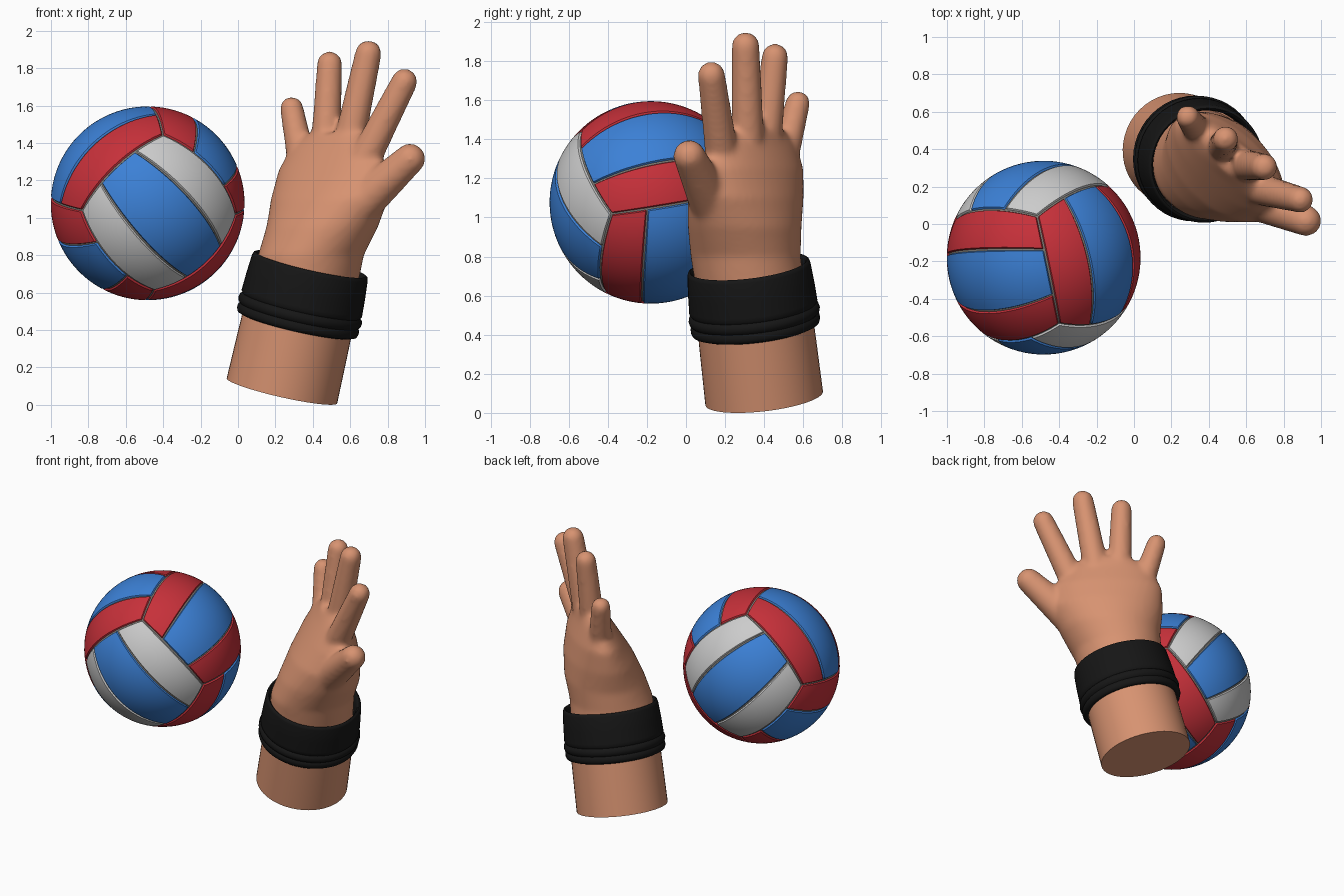
import bpy, bmesh, math
from mathutils import Vector as V

if "Cube" in bpy.data.objects:
    bpy.data.objects.remove(bpy.data.objects["Cube"])


def material(name, rgb):
    m = bpy.data.materials.new(name)
    m.diffuse_color = (*rgb, 1)
    m.use_nodes = True
    m.node_tree.nodes["Principled BSDF"].inputs["Base Color"].default_value = m.diffuse_color
    return m


SKIN = material("skin", (0.68, 0.29, 0.165))
BLACK = material("black", (0.008, 0.008, 0.008))
RED = material("red", (0.57, 0.03, 0.042))
BLUE = material("blue", (0.045, 0.22, 0.68))
WHITE = material("white", (0.53, 0.53, 0.53))
SEAM = material("seam", (0.2, 0.19, 0.17))


def finish(bm, name, mat, loc=(0, 0, 0), angle=40):
    me = bpy.data.meshes.new(name)
    bm.to_mesh(me)
    bm.free()
    ob = bpy.data.objects.new(name, me)
    bpy.context.collection.objects.link(ob)
    ob.location = loc
    me.materials.append(mat)
    bpy.ops.object.select_all(action='DESELECT')
    ob.select_set(True)
    bpy.context.view_layer.objects.active = ob
    bpy.ops.object.shade_smooth_by_angle(angle=math.radians(angle))
    return ob


def loft(bm, rings, closed=False):
    """Skin elliptical rings (centre, half axis 1, half axis 2)."""
    n = 48
    loops = []
    for c, a, b in rings:
        loops.append([bm.verts.new(c + a * math.cos(i * math.tau / n) + b * math.sin(i * math.tau / n))
                      for i in range(n)])
    pairs = list(zip(loops, loops[1:]))
    if closed:
        pairs.append((loops[-1], loops[0]))
    else:
        bm.faces.new(loops[0])
        bm.faces.new(loops[-1])
    for p, q in pairs:
        for i in range(n):
            j = (i + 1) % n
            bm.faces.new((p[i], p[j], q[j], q[i]))
    bmesh.ops.recalc_face_normals(bm, faces=bm.faces)


def round_rings(origin, d, profile):
    """Circular rings along direction d from (radius, distance) pairs."""
    d = d.normalized()
    a = d.orthogonal().normalized()
    b = d.cross(a)
    return [(origin + d * s, a * r, b * r) for r, s in profile]


# --- ball: six faces of three strips, wrapped on a sphere
R, CENTRE = 0.518, (-0.483, -0.18, 1.077)
A = V((0.198, -0.967, -0.163)).normalized()
U = V((0.057, -0.151, 0.987))
U = (U - A * U.dot(A)).normalized()
W = U.cross(A)
AXES = [A, (U - W).normalized(), (U + W).normalized()]
if AXES[1].x > AXES[2].x:
    AXES[1], AXES[2] = AXES[2], AXES[1]


def samples(lo, hi, n):
    lo, hi = math.atan(lo), math.atan(hi)
    g, e = 0.007, 0.022
    inner = [lo + e + (hi - lo - 2 * e) * i / n for i in range(n + 1)]
    return [math.tan(t) for t in [lo + g] + inner + [hi - g]]


panels = {"white": (bmesh.new(), WHITE), "blue": (bmesh.new(), BLUE), "red": (bmesh.new(), RED)}
CUTS = [-1, -0.35, 0.35, 1]
for k in range(3):
    for sign in (-1, 1):
        for s in range(3):
            bm = panels["blue" if s == 1 else "white" if k == 0 else "red"][0]
            us, vs = samples(-1, 1, 24), samples(CUTS[s], CUTS[s + 1], 10)
            grid = []
            for i, u in enumerate(us):
                row = []
                for j, v in enumerate(vs):
                    edge = i in (0, len(us) - 1) or j in (0, len(vs) - 1)
                    p = AXES[k] * sign + AXES[(k + 1) % 3] * u + AXES[k - 1] * v
                    row.append(bm.verts.new(p.normalized() * (R - 0.012 if edge else R)))
                grid.append(row)
            for r0, r1 in zip(grid, grid[1:]):
                for j in range(len(vs) - 1):
                    f = bm.faces.new((r0[j], r0[j + 1], r1[j + 1], r1[j]))
                    f.normal_update()
                    if f.normal.dot(f.calc_center_median()) < 0:
                        f.normal_flip()
for name, (bm, mat) in panels.items():
    finish(bm, "ball_panels_" + name, mat, CENTRE)

bm = bmesh.new()
bmesh.ops.create_uvsphere(bm, u_segments=64, v_segments=40, radius=R - 0.009)
finish(bm, "ball_seams", SEAM, CENTRE)

# --- forearm
BASE, ARM = V((0.235, 0.40, 0.075)), V((0.22, -0.115, 0.969))
bm = bmesh.new()
loft(bm, round_rings(BASE, ARM, [(0.303, 0), (0.3, 0.25), (0.295, 0.55)]))
finish(bm, "forearm", SKIN)

# --- wristband with two rolled ridges at its lower edge
band = [(0.28, 0.375), (0.31, 0.362), (0.326, 0.368), (0.333, 0.385), (0.332, 0.405), (0.324, 0.415),
        (0.334, 0.425), (0.338, 0.442), (0.334, 0.46), (0.322, 0.47), (0.33, 0.482), (0.329, 0.50),
        (0.325, 0.58), (0.317, 0.68), (0.312, 0.695), (0.302, 0.7), (0.292, 0.69), (0.285, 0.66)]
bm = bmesh.new()
loft(bm, round_rings(BASE, ARM, band), closed=True)
finish(bm, "wristband", BLACK, angle=70)

# --- hand: palm and fingers fused into one smooth skin
bm = bmesh.new()
w, n = V((0.75, -0.66, 0)), V((0.66, 0.75, 0))
palm = [(0.343, 0.344, 0.55, 0.28, 0.28), (0.39, 0.305, 0.80, 0.29, 0.275), (0.45, 0.30, 0.95, 0.325, 0.262),
        (0.49, 0.305, 1.10, 0.37, 0.225), (0.51, 0.33, 1.25, 0.365, 0.165), (0.515, 0.35, 1.37, 0.30, 0.11),
        (0.525, 0.36, 1.45, 0.19, 0.08)]
loft(bm, [(V((x, y, z)), w * a, n * b) for x, y, z, a, b in palm])

fingers = [((0.37, 0.46, 1.15), (0.287, 0.572, 1.585), 0.085, 0.063),
           ((0.46, 0.39, 1.20), (0.49, 0.455, 1.822), 0.085, 0.068),
           ((0.55, 0.32, 1.20), (0.697, 0.305, 1.878), 0.09, 0.071),
           ((0.62, 0.20, 1.20), (0.890, 0.13, 1.728), 0.09, 0.070),
           ((0.63, 0.14, 1.05), (0.920, 0.017, 1.315), 0.115, 0.082)]
for p, q, r0, r1 in fingers:
    d = V(q) - V(p)
    tip = [(r1 * math.cos(t), d.length + r1 * math.sin(t)) for t in [i * 1.5 / 8 for i in range(9)]]
    loft(bm, round_rings(V(p), d, [(r0, 0)] + tip))
hand = finish(bm, "hand", SKIN)
rm = hand.modifiers.new("fuse", 'REMESH')
rm.mode = 'VOXEL'
rm.voxel_size = 0.016
rm.use_smooth_shade = True
sm = hand.modifiers.new("soften", 'SMOOTH')
sm.factor = 0.5
sm.iterations = 9
# keep the fuse step ahead of any shading modifier
for m in list(hand.modifiers):
    if m.type == 'NODES':
        hand.modifiers.remove(m)
